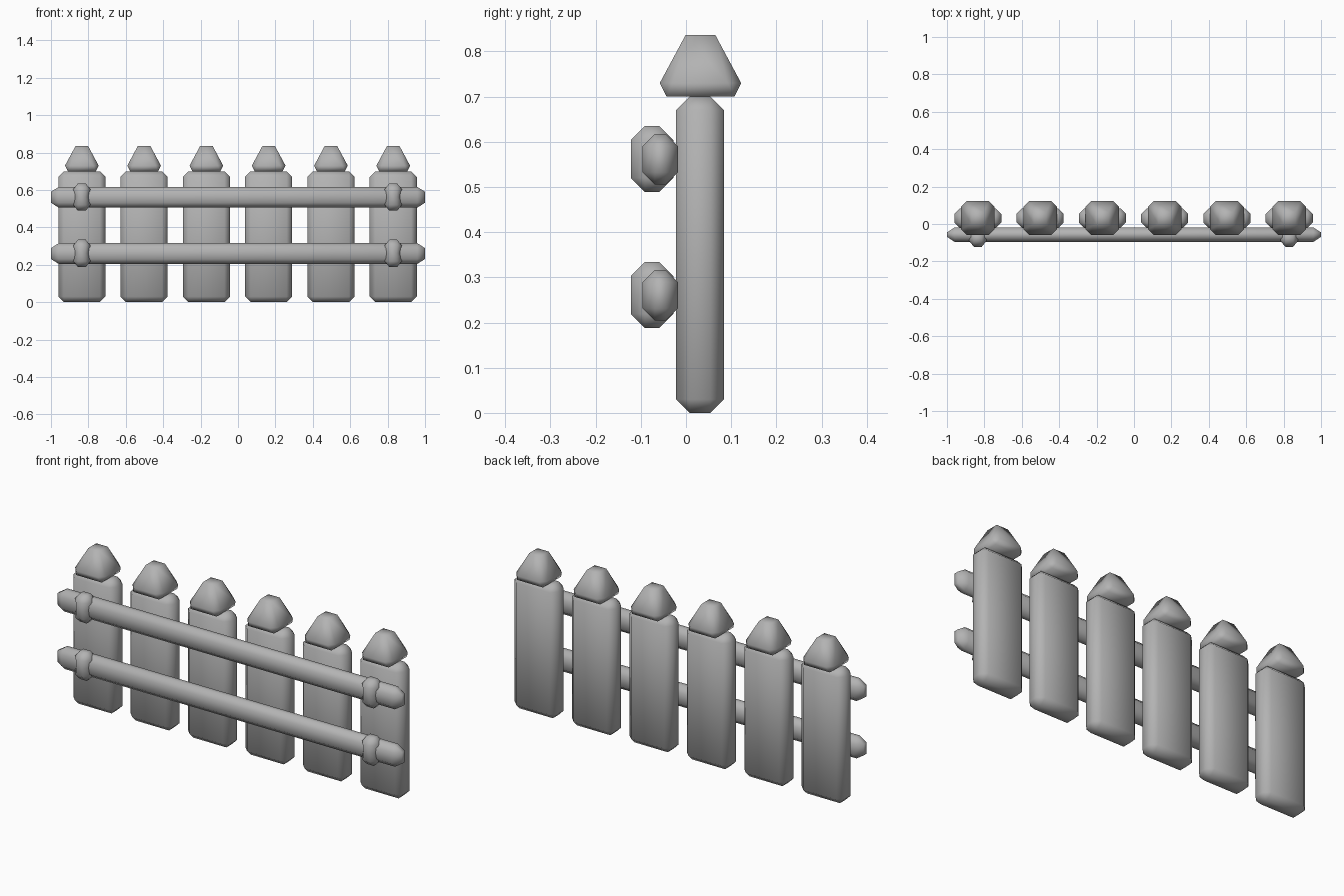
import bpy
import bmesh
from itertools import product

if "Cube" in bpy.data.objects:
    bpy.data.objects.remove(bpy.data.objects["Cube"], do_unlink=True)

# Single grey material
GREY = (0.45, 0.45, 0.45, 1.0)
grey = bpy.data.materials.new("plain grey")
grey.use_nodes = True
grey.diffuse_color = GREY
grey.node_tree.nodes["Principled BSDF"].inputs["Base Color"].default_value = GREY


def hull_object(name, points, location, waist=None):
    """Smooth convex solid around points; waist narrows its middle in x."""
    bm = bmesh.new()
    for p in points:
        bm.verts.new(p)
    bmesh.ops.convex_hull(bm, input=bm.verts[:])
    bmesh.ops.dissolve_limit(bm, angle_limit=0.01, verts=bm.verts[:], edges=bm.edges[:])
    if waist:
        bmesh.ops.bisect_plane(bm, geom=bm.verts[:] + bm.edges[:] + bm.faces[:],
                               plane_co=(0, 0, 0), plane_no=(0, 0, 1))
        for v in bm.verts:
            if abs(v.co.z) < 0.001:
                v.co.x *= waist
    bmesh.ops.recalc_face_normals(bm, faces=bm.faces[:])
    for f in bm.faces:
        f.smooth = True
    mesh = bpy.data.meshes.new(name)
    bm.to_mesh(mesh)
    bm.free()
    mesh.materials.append(grey)
    obj = bpy.data.objects.new(name, mesh)
    obj.location = location
    bpy.context.collection.objects.link(obj)
    return obj


def chamfered_box(half, cut):
    """Corner points of a box whose edges are all chamfered."""
    points = []
    for signs in product((-1, 1), repeat=3):
        for face in range(3):
            points.append([s * (h if a == face else h - c)
                           for a, (s, h, c) in enumerate(zip(signs, half, cut))])
    return points


def cap_points():
    """Square foot, eight-sided rim and small square top."""
    points = []
    for sx, sy in product((-1, 1), repeat=2):
        for x, y, z in ((0.075, 0.075, 0), (0.09, 0.06, 0.03),
                        (0.06, 0.09, 0.03), (0.033, 0.033, 0.136)):
            points.append((sx * x, sy * y, z))
    return points


# Pickets with pointed caps
FIRST, STEP, COUNT = -0.835, 0.333, 6
for i in range(COUNT):
    x = FIRST + STEP * i
    hull_object(f"picket_{i + 1}",
                chamfered_box((0.126, 0.053, 0.35), (0.03, 0.03, 0.03)),
                (x, 0.031, 0.35))
    hull_object(f"picket_cap_{i + 1}", cap_points(), (x, 0.032, 0.7))

# Rails with a fastener over each end picket
for level, z in (("lower", 0.26), ("upper", 0.561)):
    hull_object(f"{level}_rail",
                chamfered_box((1.0, 0.039, 0.056), (0.042, 0.027, 0.027)),
                (0, -0.057, z))
    for side, x in (("right", FIRST), ("left", FIRST + STEP * (COUNT - 1))):
        hull_object(f"{level}_{side}_fastener",
                    chamfered_box((0.046, 0.047, 0.073), (0.025, 0.031, 0.031)),
                    (x, -0.075, z + 0.001), waist=0.84)
